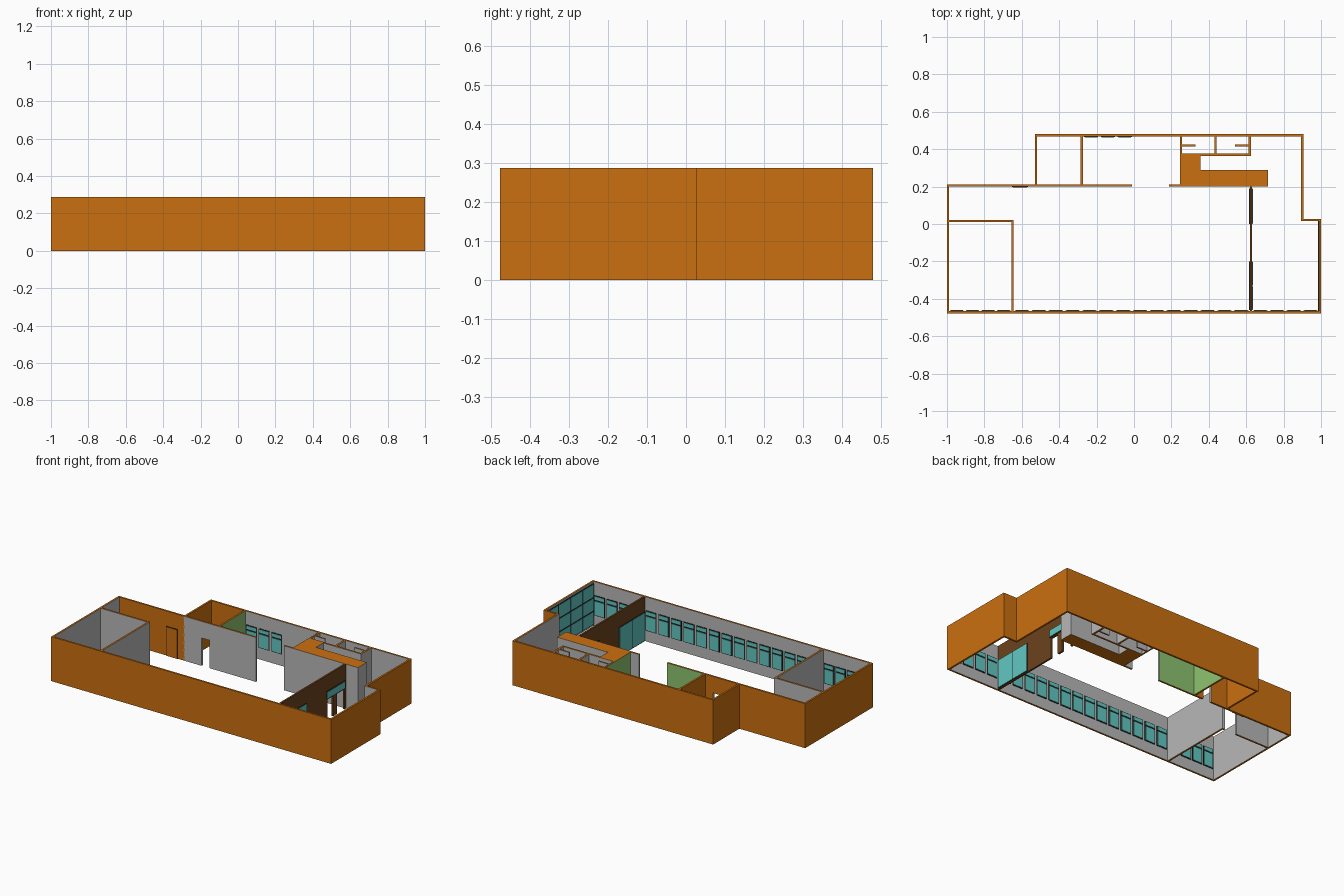
import bpy, bmesh

if "Cube" in bpy.data.objects:
    bpy.data.objects.remove(bpy.data.objects["Cube"])

H, T, DOOR = 0.287, 0.012, 0.18
COLOURS = {"orange": (.6, .16, .005), "grey": (.48, .48, .48), "teal": (.12, .58, .54),
           "green": (.27, .55, .16), "brown": (.15, .055, .012), "dark": (.02, .02, .02)}
MATS = {}
for key, c in COLOURS.items():
    MATS[key] = bpy.data.materials.new(key)
    MATS[key].diffuse_color = (*c, 1)
KEYS = list(COLOURS)


def build(name, boxes):
    """One object from boxes (x0, y0, z0, x1, y1, z1, {side: colour}); '*' is the default."""
    bm = bmesh.new()
    for x0, y0, z0, x1, y1, z1, col in boxes:
        verts = bmesh.ops.create_cube(bm, size=1)["verts"]
        for v in verts:
            v.co = (x0 if v.co.x < 0 else x1, y0 if v.co.y < 0 else y1, z0 if v.co.z < 0 else z1)
        for f in {f for v in verts for f in v.link_faces}:
            f.normal_update()
            n = f.normal
            side = ("E" if n.x > .5 else "W" if n.x < -.5 else "N" if n.y > .5 else
                    "S" if n.y < -.5 else "T" if n.z > .5 else "B")
            f.material_index = KEYS.index(col.get(side, col["*"]))
    me = bpy.data.meshes.new(name)
    bm.to_mesh(me)
    bm.free()
    for k in KEYS:
        me.materials.append(MATS[k])
    ob = bpy.data.objects.new(name, me)
    bpy.context.collection.objects.link(ob)
    return ob


def wall(name, x0, y0, x1, y1, doors=(), **col):
    """Full-height wall with coloured sides; doors are (start, end) spans along its length."""
    col = {"*": "grey", "T": "orange", "B": "orange", **col}
    along_x = x1 - x0 > y1 - y0
    a, b = (x0, x1) if along_x else (y0, y1)
    spans, p = [], a
    for d0, d1 in doors:
        spans += [(p, d0, 0), (d0, d1, DOOR)]
        p = d1
    spans.append((p, b, 0))
    build(name, [(s, y0, z, e, y1, H, col) if along_x else (x0, s, z, x1, e, H, col)
                 for s, e, z in spans if e > s])


def glazing(name, axis, plane, out, spans, z0, z1, splits, gap=.005):
    """Dark frames with teal panes on a wall face; out is the sign of the room direction."""
    boxes = []

    def slab(u0, u1, za, zb, depth, colour):
        p0, p1 = sorted((plane, plane + out * depth))
        boxes.append((u0, p0, za, u1, p1, zb, {"*": colour}) if axis == "x" else
                     (p0, u0, za, p1, u1, zb, {"*": colour}))
    cuts = [0, *splits, 1]
    for u0, u1 in spans:
        slab(u0, u1, z0, z1, .003, "dark")
        for f0, f1 in zip(cuts, cuts[1:]):
            slab(u0 + gap, u1 - gap, z0 + (z1 - z0) * f0 + gap, z0 + (z1 - z0) * f1 - gap,
                 .005, "teal")
    build(name, boxes)


def row(a, b, n, width):
    step = (b - a) / n
    return [(a + step * (i + .5) - width / 2, a + step * (i + .5) + width / 2) for i in range(n)]


S, N, Y = -.478, .48, .2   # south edge, north edge, corridor wall

# Outer walls
wall("south_wall", -1, S, 1, S + T, S="orange", W="orange", E="orange")
wall("east_wall", 1 - T, S, 1, .028, E="orange", N="orange", S="orange")
wall("east_step_wall", .893, .028 - T, 1, .028, N="orange", E="orange")
wall("northeast_wall", .905 - T, .028, .905, N, E="orange", N="orange")
wall("north_wall", -.28, N - T, .905, N, N="orange", E="orange")
wall("north_wall_store", -.53, N - T, -.28, N, **{"*": "orange"})
wall("store_west_wall", -.53, Y, -.53 + T, N, **{"*": "orange"})
wall("northwest_wall", -1, Y, -.53, Y + T, **{"*": "orange"})
wall("west_wall", -1, S, -1 + T, Y + T, W="orange", N="orange", S="orange")

# Inner partitions
wall("corridor_wall_store", -.53, Y, -.28, Y + T, doors=[(-.40, -.342)], N="orange")
wall("corridor_wall_hall", -.28, Y, -.012, Y + T, N="green")
wall("corridor_wall_stub", .188, Y, .25, Y + T)
wall("store_east_wall", -.286, Y + T, -.286 + T, N - T, W="orange", E="green")
wall("west_room_side_wall", -.656, S + T, -.656 + T, .022)
wall("west_room_end_wall", -1 + T, .022 - T, -.656, .022, doors=[(-.75, -.665)])
wall("hall_east_wall", .247, Y + T, .247 + .01, N - T, W="green")

# Washrooms
wall("washroom_front_wall", .25, .364, .625, .364 + T)
wall("washroom_east_wall", .625 - T, .364 + T, .625, N - T)
wall("washroom_divider", .43, .376, .43 + T, N - T)
wall("washroom_screen_west", .257, .414, .33, .424)
wall("washroom_screen_east", .54, .414, .613, .424)

# Solid L-shaped core
core = {"*": "grey", "T": "orange", "B": "orange"}
build("service_core", [(.25, Y, 0, .717, .29, H, core), (.25, .29, 0, .355, .37, H, core)])

# Brown glazed partition with an opening under a transom
P0, P1 = .619, .631
brown = {"*": "brown"}
build("glazed_partition", [
    (P0, S + T, 0, P1, .01, H, brown), (P0, .01, .13, P1, Y, H, brown),
    (P0, .07, 0, P1, .11, .13, brown), (P0, .185, 0, P1, Y, .13, brown)])
for side, plane, out in (("west", P0, -1), ("east", P1, 1)):
    glazing("partition_doors_" + side, "y", plane, out, [(-.46, -.33), (-.33, -.2)], .004, .19, [], .003)
    glazing("partition_transom_" + side, "y", plane, out, [(.0, .19)], .135, .185, [], .004)

# Windows facing the rooms
south_spans = row(.631, 1 - T, 4, .076) + row(-.644, .619, 14, .076) + row(-.988, -.656, 4, .072)
glazing("south_windows", "x", S + T, 1, south_spans, .07, .2, [.76])
glazing("north_windows", "x", N - T, -1, row(-.274, -.005, 3, .076), .075, .2, [.76])
glazing("east_curtain_wall", "y", 1 - T, -1, row(S + T, .016, 4, .1205), .01, .275, [.33, .66])

# Flush door in the northwest wall
build("flush_door_frame", [(-.652, Y - .002, 0, -.568, Y, .19, {"*": "dark"})])
build("flush_door", [(-.648, Y - .004, 0, -.572, Y, .186, {"*": "orange"})])

for m in bpy.data.materials:
    if m.users and not m.is_grease_pencil:
        m.use_nodes = True
        m.node_tree.nodes["Principled BSDF"].inputs["Base Color"].default_value = m.diffuse_color
